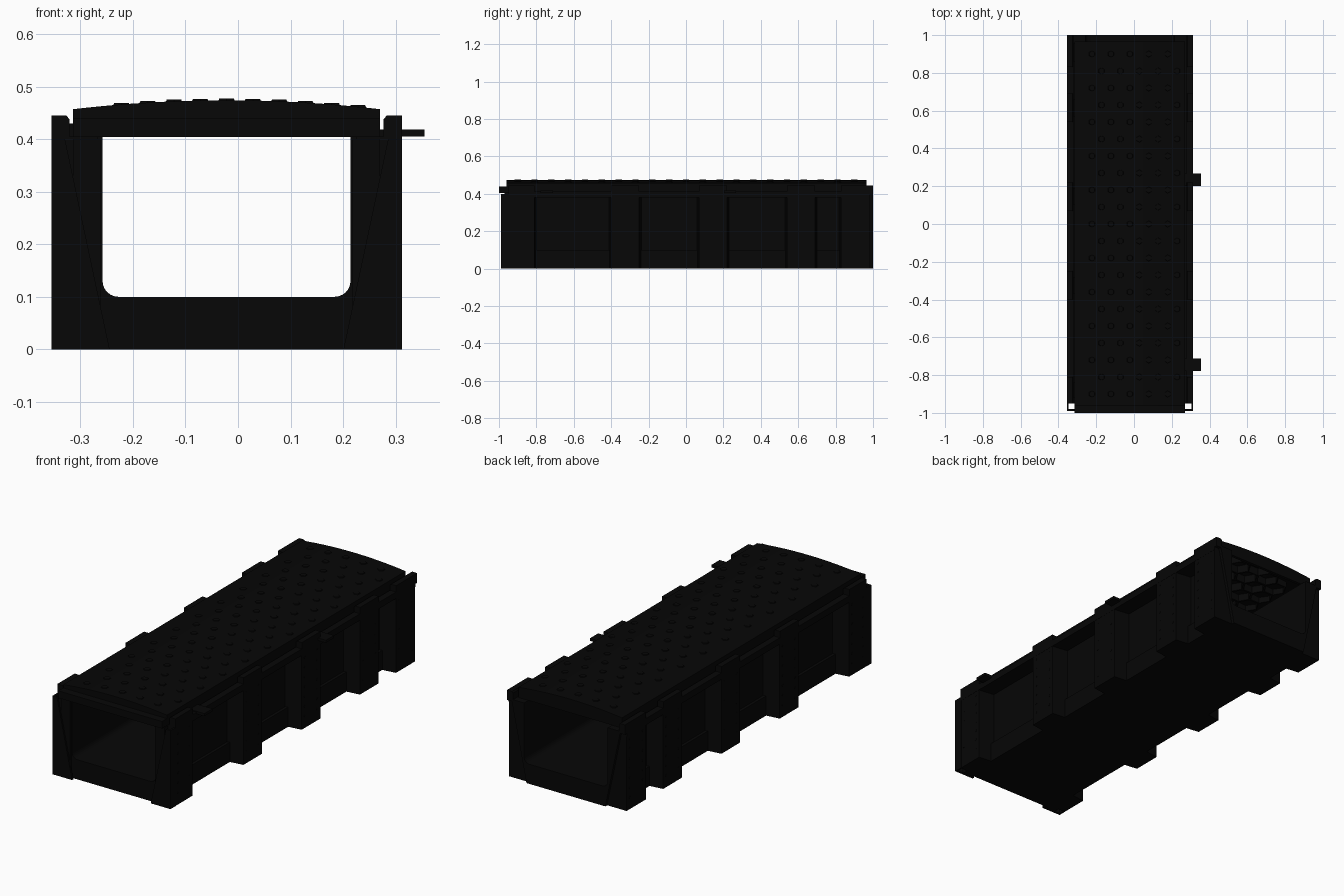
import bpy, bmesh, math
from mathutils import Matrix, Vector

cube = bpy.data.objects.get("Cube")
if cube:
    bpy.data.objects.remove(cube, do_unlink=True)

CX = -0.0218           # centre of the trough; the latch tabs offset it
HALF = 0.3335          # half width of the body
PILLARS = [(-0.95, -0.81), (-0.40, -0.25), (0.07, 0.22), (0.54, 0.69), (0.83, 0.985)]

mat = bpy.data.materials.new("black_plastic")
mat.use_nodes = True
BLACK = (0.002, 0.002, 0.002, 1)
mat.diffuse_color = BLACK
mat.node_tree.nodes["Principled BSDF"].inputs["Base Color"].default_value = BLACK


def finish(name, bm):
    bmesh.ops.recalc_face_normals(bm, faces=bm.faces)
    mesh = bpy.data.meshes.new(name)
    bm.to_mesh(mesh)
    bm.free()
    mesh.materials.append(mat)
    obj = bpy.data.objects.new(name, mesh)
    bpy.context.collection.objects.link(obj)


def prism(bm, points, axis, a, b):
    """Extrude a 2D outline along y (points are x, z) or z (points are x, y)."""
    def place(p, t):
        return (CX + p[0], t, p[1]) if axis == "y" else (CX + p[0], p[1], t)
    face = bm.faces.new([bm.verts.new(place(p, a)) for p in points])
    out = bmesh.ops.extrude_face_region(bm, geom=[face])
    move = Vector((0, b - a, 0)) if axis == "y" else Vector((0, 0, b - a))
    bmesh.ops.translate(bm, vec=move, verts=[g for g in out["geom"] if isinstance(g, bmesh.types.BMVert)])


def box(bm, x0, x1, y0, y1, z0, z1):
    prism(bm, [(x0, y0), (x1, y0), (x1, y1), (x0, y1)], "z", z0, z1)


def u_profile(outer):
    """Closed U outline: the right outer side, mirrored, around a rounded opening."""
    r, w, floor = 0.03, 0.236, 0.1
    inner = [(w, 0.405)]
    for i in range(7):
        a = math.pi / 2 * i / 6
        inner.append((w - r + r * math.cos(a), floor + r - r * math.sin(a)))
    left = [(-x, z) for x, z in outer]
    return outer + inner + [(-x, z) for x, z in reversed(inner)] + left[::-1]


# Trough shell with a ledge along the foot of each side
bm = bmesh.new()
prism(bm, u_profile([(0.262, 0), (0.262, 0.1), (0.247, 0.1), (0.247, 0.405)]), "y", -0.97, 0.985)
finish("trough_shell", bm)

# Tapered tongue at the back end
bm = bmesh.new()
prism(bm, u_profile([(0.2225, 0), (0.3075, 0.405)]), "y", 0.98, 1.0)
finish("end_tongue", bm)

for s, side in ((1, "left"), (-1, "right")):
    # Side pillars, wider at the root than at the face
    bm = bmesh.new()
    for y0, y1 in PILLARS:
        a = y0 - (0.012 if y0 > -0.9 else 0)
        b = y1 + (0.012 if y1 < 0.9 else 0)
        prism(bm, [(s * 0.24, a), (s * 0.3325, y0), (s * 0.3325, y1), (s * 0.24, b)], "z", 0, 0.4)
    finish(side + "_pillars", bm)

    # Rail along the top edge, with raised caps over the pillars
    bm = bmesh.new()
    box(bm, s * 0.236, s * HALF, -0.95, 0.985, 0.38, 0.405)
    box(bm, s * 0.299, s * HALF, -0.95, 1.0, 0.395, 0.413)
    for y0, y1 in PILLARS:
        end = 1.0 if y1 > 0.9 else y1
        cap = [(0.299, 0.4), (HALF, 0.4), (HALF, 0.445), (0.305, 0.445), (0.299, 0.438)]
        prism(bm, [(s * x, z) for x, z in cap], "y", y0, end)
    finish(side + "_top_rail", bm)

    # Small raised dots down the pillar faces
    bm = bmesh.new()
    for y0, y1 in PILLARS:
        for y in (y0 + 0.025, y1 - 0.025):
            for k in range(7):
                m = Matrix.Translation((CX + s * 0.3325, y, 0.06 + k * 0.05))
                bmesh.ops.create_cone(bm, cap_ends=True, segments=8, radius1=0.006, radius2=0.006,
                                      depth=0.002, matrix=m @ Matrix.Rotation(math.pi / 2, 4, "Y"))
    finish(side + "_pillar_dots", bm)

    # Hollow front corner: sloped flange plate, thin outer skin, inner web
    bm = bmesh.new()
    flange = [(0.2225, 0), (HALF, 0), (HALF, 0.4), (0.3075, 0.4)]
    prism(bm, [(s * x, z) for x, z in flange], "y", -0.99, -0.979)
    box(bm, s * 0.325, s * HALF, -0.985, -0.945, 0, 0.4)
    box(bm, s * 0.24, s * 0.292, -0.98, -0.945, 0, 0.4)
    finish(side + "_front_corner", bm)

# Cover: arched plate with skirts and a lip at the front
W = 0.2925


def arch(x):
    return 0.474 - 0.017 * (x / W) ** 2


bm = bmesh.new()
xs = [W * (i / 8 - 1) for i in range(17)]
prism(bm, [(x, arch(x)) for x in xs] + [(x, arch(x) - 0.022) for x in reversed(xs)], "y", -0.96, 0.965)
for s in (1, -1):
    box(bm, s * 0.275, s * W, -0.96, 0.965, 0.405, 0.45)
for y in (-0.96, 0.95):
    box(bm, -0.28, 0.28, y, y + 0.015, 0.405, 0.452)
box(bm, -W, W, -1.0, -0.955, 0.404, 0.44)
finish("cover", bm)

# Low staggered studs over the cover
bm = bmesh.new()
for row in range(21):
    y = -0.9 + row * 0.09
    for col in range(-2, 3):
        x = col * 0.1 + (0.05 if row % 2 else 0)
        m = Matrix.Translation((CX + x, y, arch(x) + 0.001))
        bmesh.ops.create_cone(bm, cap_ends=True, segments=6, radius1=0.018, radius2=0.016,
                              depth=0.004, matrix=m)
finish("cover_studs", bm)

# Honeycomb ribs under the cover
bm = bmesh.new()
R = 0.06
STEP = R * math.sqrt(3)
for col in range(-2, 3):
    for row in range(-9, 9):
        y = row * STEP + (STEP / 2 if col % 2 else 0)
        if abs(y) > 0.89:
            continue
        rings = []
        for z in (0.412, 0.452):
            for r in (R, R - 0.006):
                rings.append([bm.verts.new((CX + col * R * 1.5 + r * math.cos(k * math.pi / 3),
                                            y + r * math.sin(k * math.pi / 3), z)) for k in range(6)])
        for a, b in ((0, 1), (1, 3), (3, 2), (2, 0)):
            for k in range(6):
                n = (k + 1) % 6
                bm.faces.new((rings[a][k], rings[a][n], rings[b][n], rings[b][k]))
finish("cover_ribs", bm)

# Latch tabs on one side, hinge clips on the other
bm = bmesh.new()
for y in (-0.745, 0.235):
    box(bm, 0.288, 0.3768, y - 0.033, y + 0.033, 0.405, 0.418)
finish("latch_tabs", bm)
bm = bmesh.new()
for y0, y1 in PILLARS:
    box(bm, -0.301, -0.29, y0 + 0.03, y1 - 0.03, 0.404, 0.43)
finish("hinge_clips", bm)
